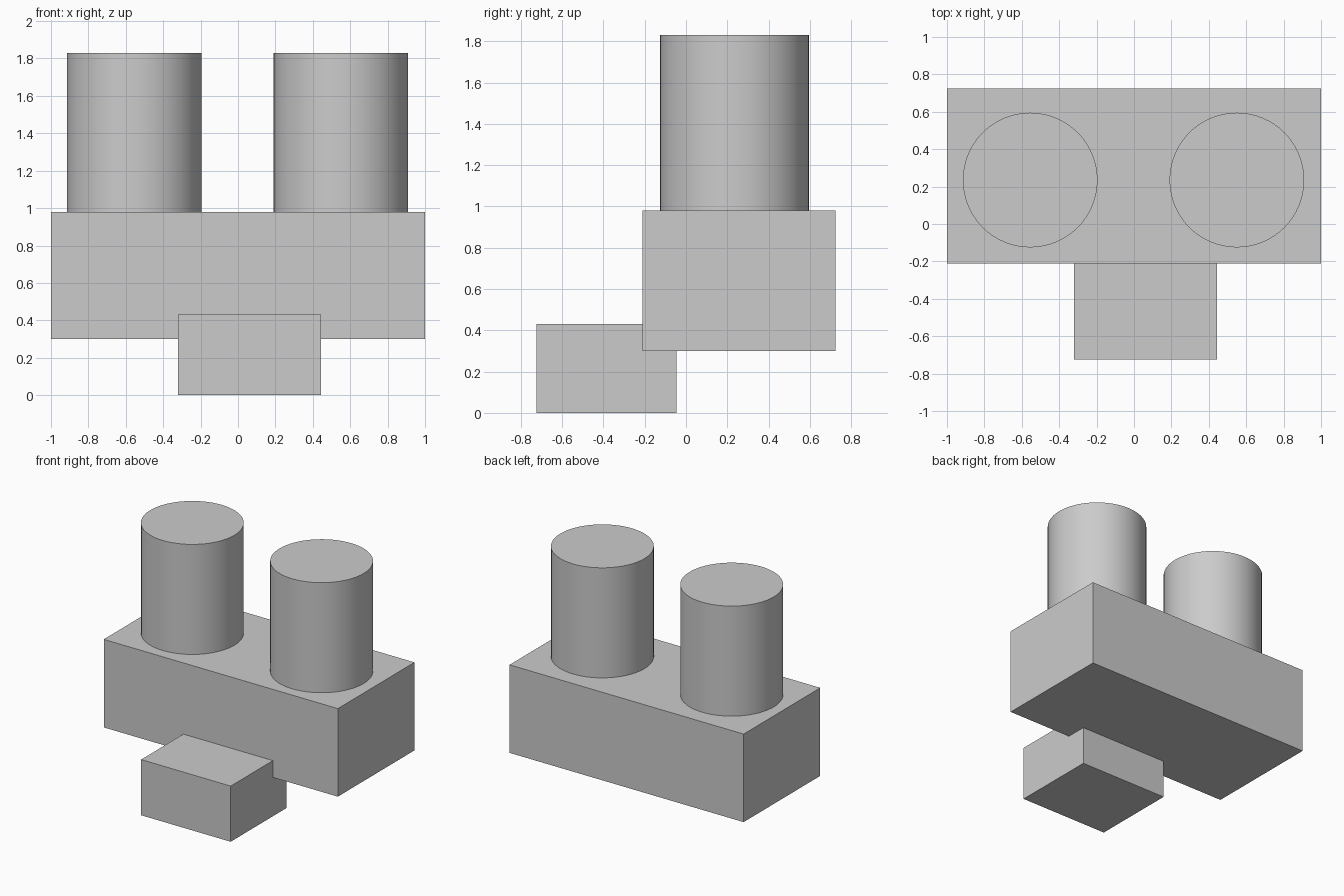
import bpy
import math
from mathutils import Vector

default = bpy.data.objects.get("Cube")
if default:
    bpy.data.objects.remove(default, do_unlink=True)

# Single plain grey material
grey = bpy.data.materials.new("plain grey")
grey.use_nodes = True
colour = (0.6, 0.6, 0.6, 1)
grey.diffuse_color = colour
grey.node_tree.nodes["Principled BSDF"].inputs["Base Color"].default_value = colour


def finish(name):
    obj = bpy.context.object
    obj.name = obj.data.name = name
    obj.data.materials.append(grey)
    return obj


def box(name, low, high):
    """Box between two opposite corners."""
    low, high = Vector(low), Vector(high)
    bpy.ops.mesh.primitive_cube_add(size=1, location=(low + high) / 2)
    obj = finish(name)
    obj.scale = high - low
    bpy.ops.object.transform_apply(location=False, rotation=False, scale=True)
    return obj


def post(name, x, y, radius, bottom, top):
    """Upright smooth cylinder with sharp rims."""
    bpy.ops.mesh.primitive_cylinder_add(
        vertices=64, radius=radius, depth=top - bottom,
        location=(x, y, (bottom + top) / 2))
    finish(name)
    bpy.ops.object.shade_smooth_by_angle(angle=math.radians(30))


# Wide main block and the small low block in front
box("main_block", (-1, -0.21, 0.30), (1, 0.725, 0.98))
box("front_block", (-0.32, -0.725, 0), (0.445, -0.045, 0.43))

# Two round posts standing on the main block
for name, x in (("right_post", -0.555), ("left_post", 0.55)):
    post(name, x, 0.235, 0.36, 0.98, 1.83)
